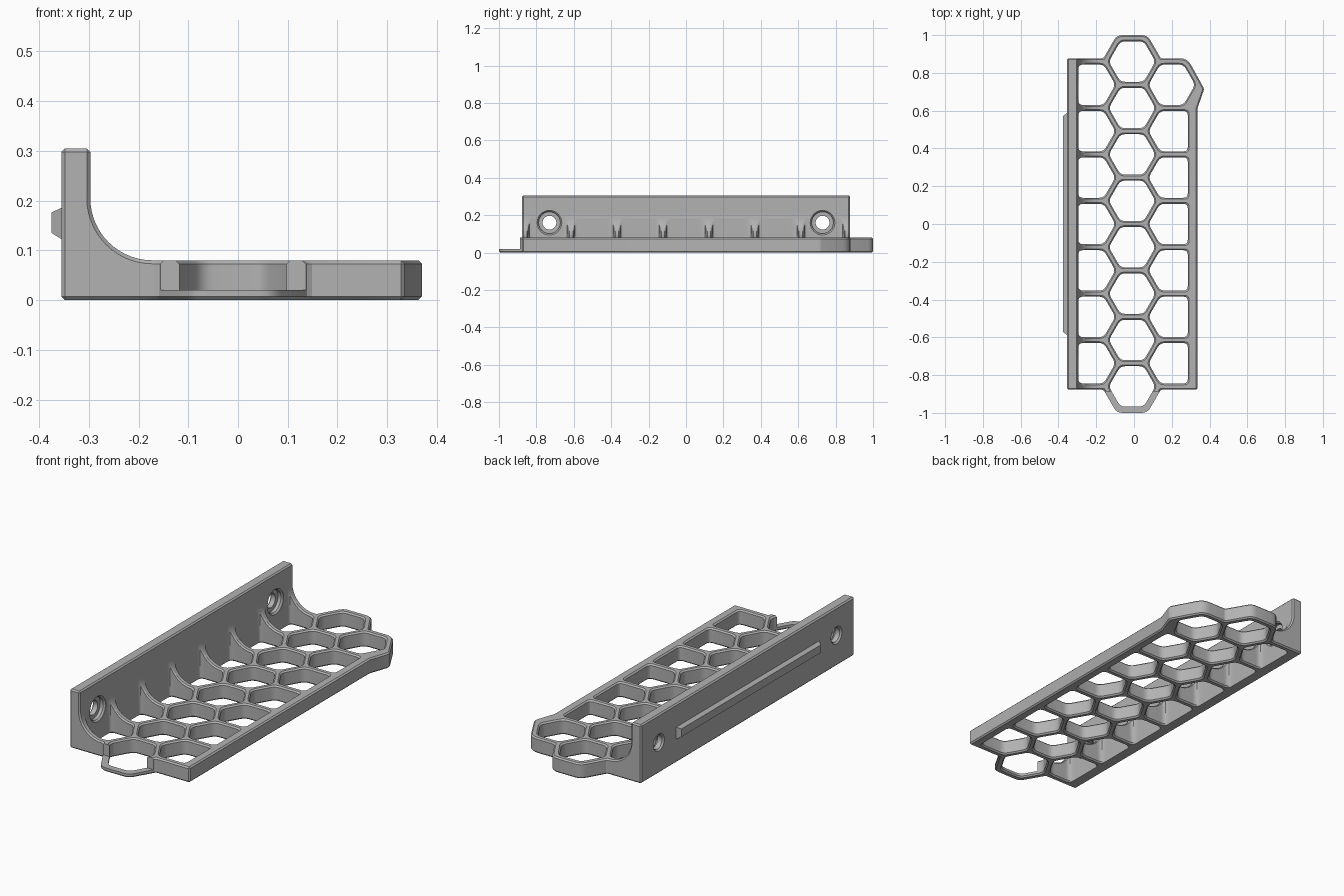
import bpy, bmesh, math
from mathutils import Vector

cube = bpy.data.objects.get("Cube")
if cube:
    bpy.data.objects.remove(cube, do_unlink=True)

grey = bpy.data.materials.new("matte grey")
grey.use_nodes = True
colour = (0.45, 0.45, 0.45, 1)
grey.diffuse_color = colour
grey.node_tree.nodes["Principled BSDF"].inputs["Base Color"].default_value = colour

CHAMFER = 0.007
PITCH = 0.2457            # spacing of the honeycomb cells
HALF = 0.107              # half the flat-to-flat size of an opening
THICK = 0.08
MID_X, LEFT_X, RIGHT_X = -0.01, -0.222, 0.2
WALL_IN, WALL_OUT, WALL_TOP = -0.297, -0.355, 0.305
FILLET = 0.125
END_Y = 0.877


def loft(bm, loops):
    """Closed solid through a list of equal-length point loops."""
    rings = [[bm.verts.new(p) for p in loop] for loop in loops]
    n = len(rings[0])
    for a, b in zip(rings, rings[1:]):
        for i in range(n):
            j = (i + 1) % n
            bm.faces.new((a[i], a[j], b[j], b[i]))
    bm.faces.new(rings[0][::-1])
    bm.faces.new(rings[-1])


def make(name, bm, triangulate=False):
    if triangulate:
        bmesh.ops.triangulate(bm, faces=[f for f in bm.faces if len(f.verts) == 4])
    bmesh.ops.recalc_face_normals(bm, faces=bm.faces[:])
    mesh = bpy.data.meshes.new(name)
    bm.to_mesh(mesh)
    bm.free()
    mesh.materials.append(grey)
    ob = bpy.data.objects.new(name, mesh)
    bpy.context.collection.objects.link(ob)
    return ob


def activate(ob):
    bpy.ops.object.select_all(action='DESELECT')
    ob.select_set(True)
    bpy.context.view_layer.objects.active = ob


def chamfer(ob):
    m = ob.modifiers.new("chamfer", 'BEVEL')
    m.width, m.segments = CHAMFER, 1
    m.limit_method, m.angle_limit = 'ANGLE', math.radians(40)
    m.use_clamp_overlap = False
    activate(ob)
    bpy.ops.object.modifier_apply(modifier=m.name)


def combine(ob, other, operation):
    m = ob.modifiers.new("combine", 'BOOLEAN')
    m.operation, m.object, m.solver = operation, other, 'EXACT'
    activate(ob)
    bpy.ops.object.modifier_apply(modifier=m.name)
    bpy.data.objects.remove(other, do_unlink=True)


def rounded(corners, edge_steps=1):
    """Polygon from (x, y, corner size), with each non-zero corner rounded."""
    pts = []
    n = len(corners)
    ends = []
    for i in range(n):
        p = Vector(corners[i][:2])
        d = corners[i][2]
        if d == 0:
            ends.append([p])
            continue
        a = p + (Vector(corners[i - 1][:2]) - p).normalized() * d
        b = p + (Vector(corners[(i + 1) % n][:2]) - p).normalized() * d
        ends.append([a * (1 - t) ** 2 + p * 2 * t * (1 - t) + b * t * t
                     for t in (k / 4 for k in range(5))])
    for i in range(n):
        pts += ends[i]
        a, b = ends[i][-1], ends[(i + 1) % n][0]
        pts += [a.lerp(b, k / edge_steps) for k in range(1, edge_steps)]
    return pts


def surface(x):
    """Height of the top surface: flat plate, then the fillet up the wall."""
    dx = WALL_IN + FILLET - x
    return THICK if dx <= 0 else THICK + FILLET - math.sqrt(FILLET ** 2 - dx ** 2)


def cell(cx, cy, side, grow):
    """Opening outline: hexagon, or hexagon squared off on one side."""
    a = HALF + grow
    r = a / math.cos(math.pi / 6)
    c = 0.025
    if side == 0:
        hexagon = [(cx + r * math.cos(k * math.pi / 3),
                    cy + r * math.sin(k * math.pi / 3), c) for k in range(6)]
        return rounded(hexagon)
    edge = WALL_IN + 0.002 if side < 0 else 0.285 + grow
    return rounded([(cx - side * r, cy, c), (cx - side * r / 2, cy - a, c),
                    (edge, cy - a, c), (edge, cy + a, c),
                    (cx - side * r / 2, cy + a, c)], 8 if side < 0 else 1)


def cut_cell(bm, cx, cy, side):
    small, big = cell(cx, cy, side, 0), cell(cx, cy, side, CHAMFER)
    loft(bm, [[(p.x, p.y, -0.02) for p in big],
              [(p.x, p.y, 0) for p in big],
              [(p.x, p.y, CHAMFER) for p in small],
              [(p.x, p.y, surface(p.x) - CHAMFER) for p in small],
              [(p.x, p.y, surface(p.x)) for p in big],
              [(p.x, p.y, 0.4) for p in big]])


# Honeycomb plate with a bump at each end and one at the back right corner
outline = rounded([
    (-0.25, -END_Y, 0), (-0.162, -END_Y, 0), (-0.091, -1, 0.03), (0.071, -1, 0.03),
    (0.142, -END_Y, 0), (0.335, -END_Y, 0), (0.335, 0.61, 0), (0.372, 0.715, 0.012),
    (0.283, END_Y, 0.04), (0.142, END_Y, 0), (0.071, 1, 0.03), (-0.091, 1, 0.03),
    (-0.162, END_Y, 0), (-0.25, END_Y, 0)])
bm = bmesh.new()
loft(bm, [[(p.x, p.y, z) for p in outline] for z in (0, THICK)])
bracket = make("honeycomb_bracket", bm)
chamfer(bracket)

# Upright wall with a concave fillet
profile = [(WALL_OUT, 0), (-0.162, 0), (-0.162, THICK)]
for k in range(15):
    t = math.radians(270 - 90 * k / 14)
    profile.append((WALL_IN + FILLET + FILLET * math.cos(t),
                    THICK + FILLET + FILLET * math.sin(t)))
profile += [(WALL_IN, WALL_TOP), (WALL_OUT, WALL_TOP)]
bm = bmesh.new()
loft(bm, [[(x, y, z) for x, z in profile] for y in (-END_Y, END_Y)])
wall = make("wall", bm)
chamfer(wall)
combine(bracket, wall, 'UNION')

# Openings: eight in the middle column, seven on each side
bm = bmesh.new()
for i in range(8):
    cut_cell(bm, MID_X, (i - 3.5) * PITCH, 0)
for i in range(7):
    y = (i - 3) * PITCH
    cut_cell(bm, LEFT_X, y, -1)
    cut_cell(bm, RIGHT_X, y, 0 if i == 6 else 1)
combine(bracket, make("openings", bm, True), 'DIFFERENCE')

# Counterbored screw holes through the wall
bm = bmesh.new()
steps = [(-0.4, 0.045), (WALL_OUT, 0.045), (-0.347, 0.037), (-0.322, 0.037),
         (-0.322, 0.058), (-0.305, 0.058), (WALL_IN, 0.066), (-0.25, 0.066)]
for y in (-0.73, 0.73):
    loft(bm, [[(x, y + r * math.cos(k * math.pi / 16), 0.16 + r * math.sin(k * math.pi / 16))
               for k in range(32)] for x, r in steps])
combine(bracket, make("screw_holes", bm), 'DIFFERENCE')

# Front bump lowered to a thin ring
bm = bmesh.new()
loft(bm, [[(-0.25, -1.1, z), (0.25, -1.1, z), (0.25, -0.887, z), (-0.25, -0.887, z)]
          for z in (0.02, 0.2)])
combine(bracket, make("ring_step", bm), 'DIFFERENCE')

# Tapered rail on the outside of the wall
bm = bmesh.new()
loft(bm, [[(x, -y, lo), (x, y, lo), (x, y, hi), (x, -y, hi)]
          for x, y, lo, hi in ((-0.352, 0.59, 0.121, 0.187), (-0.375, 0.572, 0.135, 0.176))])
make("back_rail", bm)

activate(bracket)
bpy.ops.object.shade_smooth_by_angle(angle=math.radians(25))
